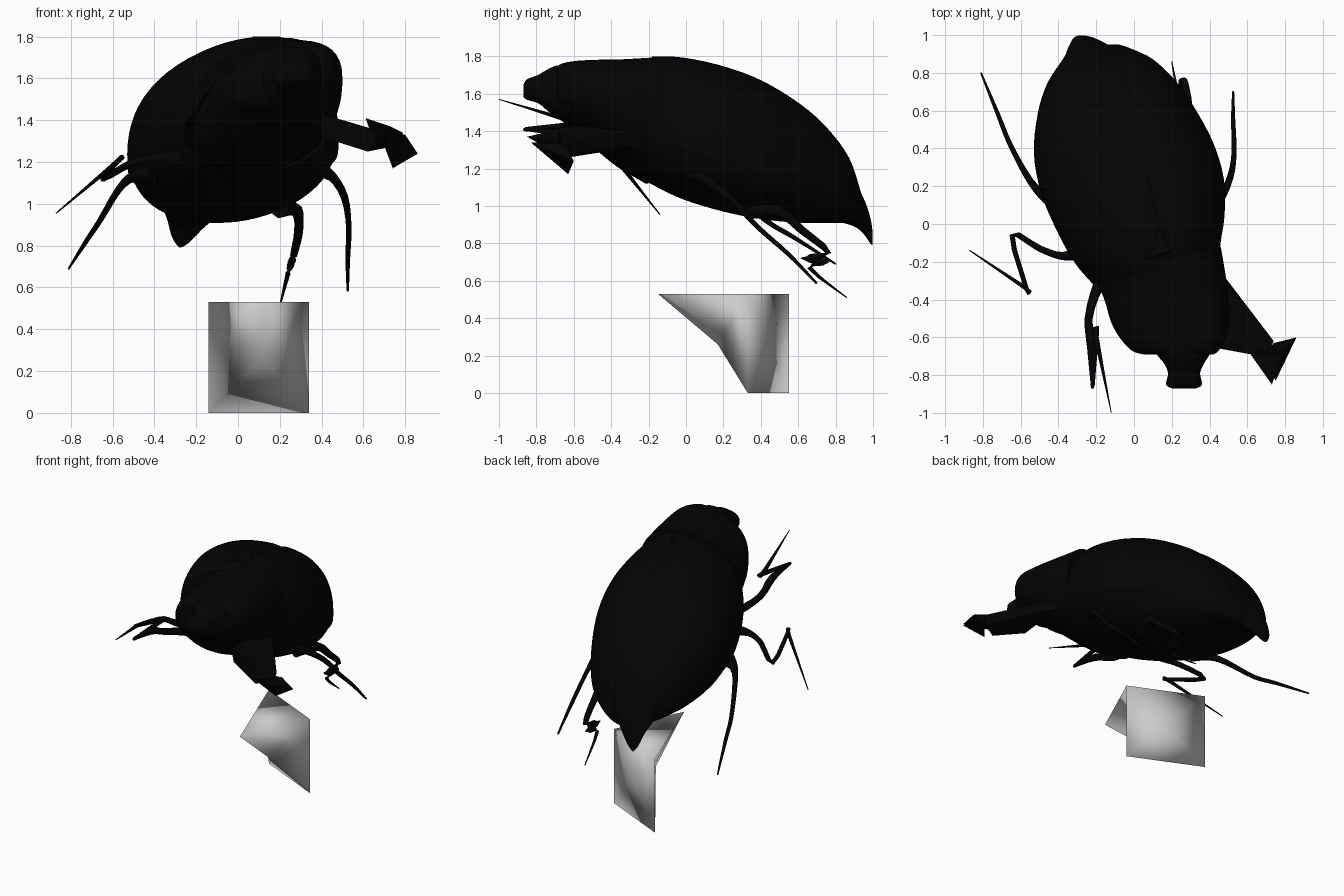
import bpy, bmesh, math
from mathutils import Vector

black = bpy.data.materials.new("shell_black")
black.diffuse_color = (0.001, 0.001, 0.001, 1)


def finish(name, bm, mat=black, angle=40):
    bmesh.ops.recalc_face_normals(bm, faces=bm.faces)
    me = bpy.data.meshes.new(name)
    bm.to_mesh(me)
    bm.free()
    ob = bpy.data.objects.new(name, me)
    bpy.context.collection.objects.link(ob)
    if mat:
        me.materials.append(mat)
    bpy.ops.object.select_all(action='DESELECT')
    ob.select_set(True)
    bpy.context.view_layer.objects.active = ob
    bpy.ops.object.shade_smooth_by_angle(angle=math.radians(angle))
    return ob


def smooth_rows(rows, k=4):
    """Catmull-Rom interpolation between section rows."""
    pts = [rows[0]] + rows + [rows[-1]]
    out = []
    for i in range(1, len(pts) - 2):
        for j in range(k):
            t = j / k
            out.append([0.5 * (2 * b + (c - a) * t + (2 * a - 5 * b + 4 * c - d) * t * t
                               + (3 * b - a - 3 * c + d) * t ** 3)
                        for a, b, c, d in zip(*pts[i - 1:i + 3])])
    return out + [rows[-1]]


def loft(name, rows, a0=0, a1=360, n=40, shift=0.0, tilt=0.0, mid=0.42, power=(2.25, 2.25),
         scale=1.0, seam=0.0, skew=(0.0, 0.0)):
    """Skin of rows (y, x left, x right, z top, z bottom) over an arc in degrees."""
    closed = a1 - a0 == 360
    bm = bmesh.new()
    rings = []
    rows = smooth_rows(rows)
    for j, (y, xl, xr, zt, zb) in enumerate(rows):
        f = j / (len(rows) - 1)
        sk = skew[0] * (1 - f) ** 2 + skew[1] * f ** 2
        pw = power[0] + (power[1] - power[0]) * f
        cx, w, zm = (xl + xr) / 2, (xr - xl) / 2 * scale, zb + mid * (zt - zb)
        ring = []
        for i in range(n if closed else n + 1):
            t = math.radians(a0 + (a1 - a0) * i / n)
            c, s = math.cos(t), math.sin(t)
            c = math.copysign(abs(c) ** (2 / pw), c)
            s = math.copysign(abs(s) ** (2 / pw), s)
            z = zm + s * ((zt - zm) if s > 0 else (zm - zb))
            x = cx + w * c + shift * max(s, 0) * (1 - abs(c))
            if abs(math.degrees(t) - 90) < 0.5:
                z -= seam
            ring.append(bm.verts.new((x, y + sk * (x - cx), z + tilt * w * c)))
        rings.append(ring)
    for r, q in zip(rings, rings[1:]):
        m = len(r)
        for i in range(m if closed else m - 1):
            bm.faces.new((r[i], r[(i + 1) % m], q[(i + 1) % m], q[i]))
    bm.faces.new(rings[0])
    bm.faces.new(rings[-1])
    return finish(name, bm)


def hull(name, pts, angle=30):
    bm = bmesh.new()
    for p in pts:
        bm.verts.new(p)
    bmesh.ops.convex_hull(bm, input=bm.verts)
    return finish(name, bm, angle=angle)


def leg(name, path):
    """Tapered tube through (x, y, z, radius) points."""
    bm = bmesh.new()
    rows = smooth_rows(path, 3)
    rings = []
    for i, p in enumerate(rows):
        d = Vector(rows[min(i + 1, len(rows) - 1)][:3]) - Vector(rows[max(i - 1, 0)][:3])
        u = d.cross(Vector((0.3, 0.2, 1))).normalized()
        v = d.cross(u).normalized()
        rings.append([bm.verts.new(Vector(p[:3]) + p[3] * (u * math.cos(k * math.pi / 4)
                                                           + v * math.sin(k * math.pi / 4)))
                      for k in range(8)])
    for r, q in zip(rings, rings[1:]):
        for k in range(8):
            bm.faces.new((r[k], r[(k + 1) % 8], q[(k + 1) % 8], q[k]))
    bm.faces.new(rings[0])
    bm.faces.new(rings[-1])
    return finish(name, bm, angle=60)


# Rear body: two wing cases above, abdomen below
rear = [[-0.25, -0.22, 0.45, 1.77, 1.16], [-0.15, -0.31, 0.46, 1.80, 1.10],
        [0.0, -0.40, 0.48, 1.79, 1.03], [0.2, -0.49, 0.475, 1.745, 0.97],
        [0.4, -0.53, 0.42, 1.67, 0.93], [0.6, -0.51, 0.32, 1.55, 0.91],
        [0.75, -0.46, 0.22, 1.42, 0.91], [0.87, -0.38, 0.10, 1.26, 0.91],
        [0.93, -0.34, -0.02, 1.09, 0.91], [0.95, -0.30, -0.08, 1.02, 0.93]]
body = dict(skew=(0.2, 0), mid=0.39)
loft("right_wing_case", rear, -8, 90, 20, shift=0.09, seam=0.02, power=(2.1, 2.7), **body)
loft("left_wing_case", rear, 90, 188, 20, shift=0.09, seam=0.02, power=(2.1, 2.7), **body)
loft("abdomen", rear, 175, 365, 30, scale=0.975, power=(2.1, 2.2), **body)

# Tail spike
loft("tail_tip", [[0.80, -0.37, -0.02, 1.20, 0.92], [0.90, -0.36, -0.07, 1.12, 0.89],
                  [0.95, -0.34, -0.14, 1.04, 0.85], [0.985, -0.32, -0.21, 0.94, 0.80],
                  [0.998, -0.295, -0.26, 0.86, 0.79]], n=20, power=(1.7, 1.7))

# Thorax shield and head
loft("thorax", [[-0.69, 0.05, 0.42, 1.73, 1.50], [-0.67, -0.01, 0.45, 1.75, 1.47],
                [-0.60, -0.07, 0.49, 1.763, 1.43], [-0.5, -0.12, 0.50, 1.77, 1.34],
                [-0.35, -0.16, 0.49, 1.775, 1.22], [-0.19, -0.22, 0.46, 1.785, 1.13]],
     tilt=0.2, shift=0.03, mid=0.43, skew=(0, 0.2))
loft("head", [[-0.87, 0.20, 0.33, 1.645, 1.585], [-0.85, 0.17, 0.36, 1.675, 1.57],
              [-0.79, 0.18, 0.35, 1.70, 1.55], [-0.74, 0.16, 0.37, 1.73, 1.51],
              [-0.69, 0.12, 0.40, 1.75, 1.47], [-0.62, 0.08, 0.42, 1.75, 1.44]],
     n=24, tilt=0.1, power=(2.8, 2.5))
hull("scutellum", [(0.05, -0.19, 1.78), (0.22, -0.15, 1.78), (0.13, -0.02, 1.785),
                   (0.07, -0.18, 1.80), (0.20, -0.14, 1.80), (0.13, -0.04, 1.795)])

# Left legs
leg("front_left_leg", [[-0.12, -0.25, 1.25, .05], [-0.19, -0.33, 1.27, .03], [-0.24, -0.5, 1.32, .022],
                       [-0.225, -0.66, 1.39, .024], [-0.22, -0.87, 1.41, .008]])
leg("front_left_claw", [[-0.22, -0.86, 1.41, .012], [-0.20, -0.57, 1.44, .016], [-0.20, -0.6, 1.45, .014],
                        [-0.12, -1.0, 1.57, .002]])
leg("middle_left_leg", [[-0.28, -0.15, 1.22, .04], [-0.38, -0.17, 1.22, .022], [-0.5, -0.13, 1.2, .018],
                        [-0.645, -0.06, 1.12, .015], [-0.57, -0.34, 1.21, .013],
                        [-0.58, -0.335, 1.2, .012], [-0.87, -0.14, 0.955, .003]])
leg("rear_left_leg", [[-0.40, 0.1, 1.14, .05], [-0.50, 0.17, 1.13, .026], [-0.57, 0.26, 1.07, .018],
                      [-0.66, 0.43, 0.92, .014], [-0.72, 0.58, 0.83, .012], [-0.81, 0.8, 0.69, .005]])

# Right legs
leg("middle_right_leg", [[0.36, 0.03, 1.18, .05], [0.45, 0.12, 1.13, .024], [0.51, 0.25, 1.03, .018],
                         [0.53, 0.38, 0.89, .014], [0.525, 0.55, 0.74, .012], [0.525, 0.7, 0.585, .006]])
leg("rear_right_leg", [[0.20, 0.35, 0.98, .05], [0.28, 0.5, 0.97, .03], [0.29, 0.62, 0.87, .022],
                       [0.265, 0.76, 0.75, .018], [0.255, 0.63, 0.72, .018], [0.25, 0.76, 0.70, .016],
                       [0.24, 0.66, 0.67, .012], [0.20, 0.86, 0.51, .003]])
hull("front_right_thigh", [(0.40, -0.2, 1.41), (0.40, -0.65, 1.43), (0.45, -0.24, 1.32),
                           (0.40, -0.62, 1.32), (0.46, -0.65, 1.35), (0.74, -0.62, 1.33),
                           (0.70, -0.70, 1.34), (0.72, -0.64, 1.27), (0.62, -0.69, 1.25)])
hull("front_right_shin", [(0.61, -0.68, 1.41), (0.73, -0.85, 1.37), (0.75, -0.65, 1.28),
                          (0.66, -0.67, 1.27), (0.79, -0.68, 1.34)])
hull("front_right_claw", [(0.68, -0.70, 1.33), (0.80, -0.65, 1.33), (0.86, -0.60, 1.24),
                          (0.74, -0.63, 1.17), (0.75, -0.83, 1.34)])

# Faceted support stone: upright square back and an overhanging front point
bm = bmesh.new()
a0, a1, b0, b1, mid, tip, back = [bm.verts.new(p) for p in (
    (-0.14, 0.55, 0), (-0.14, 0.55, 0.53), (0.34, 0.33, 0), (0.34, 0.33, 0.53),
    (0.12, 0.17, 0.26), (0.12, -0.15, 0.53), (0.10, 0.44, 0.265))]
for f in ((a1, b1, tip), (a1, tip, mid), (tip, b1, mid), (a0, a1, mid), (b1, b0, mid), (b0, a0, mid),
          (a0, b0, back), (b0, b1, back), (b1, a1, back), (a1, a0, back)):
    bm.faces.new(f)
finish("support_stone", bm, mat=None, angle=180)
